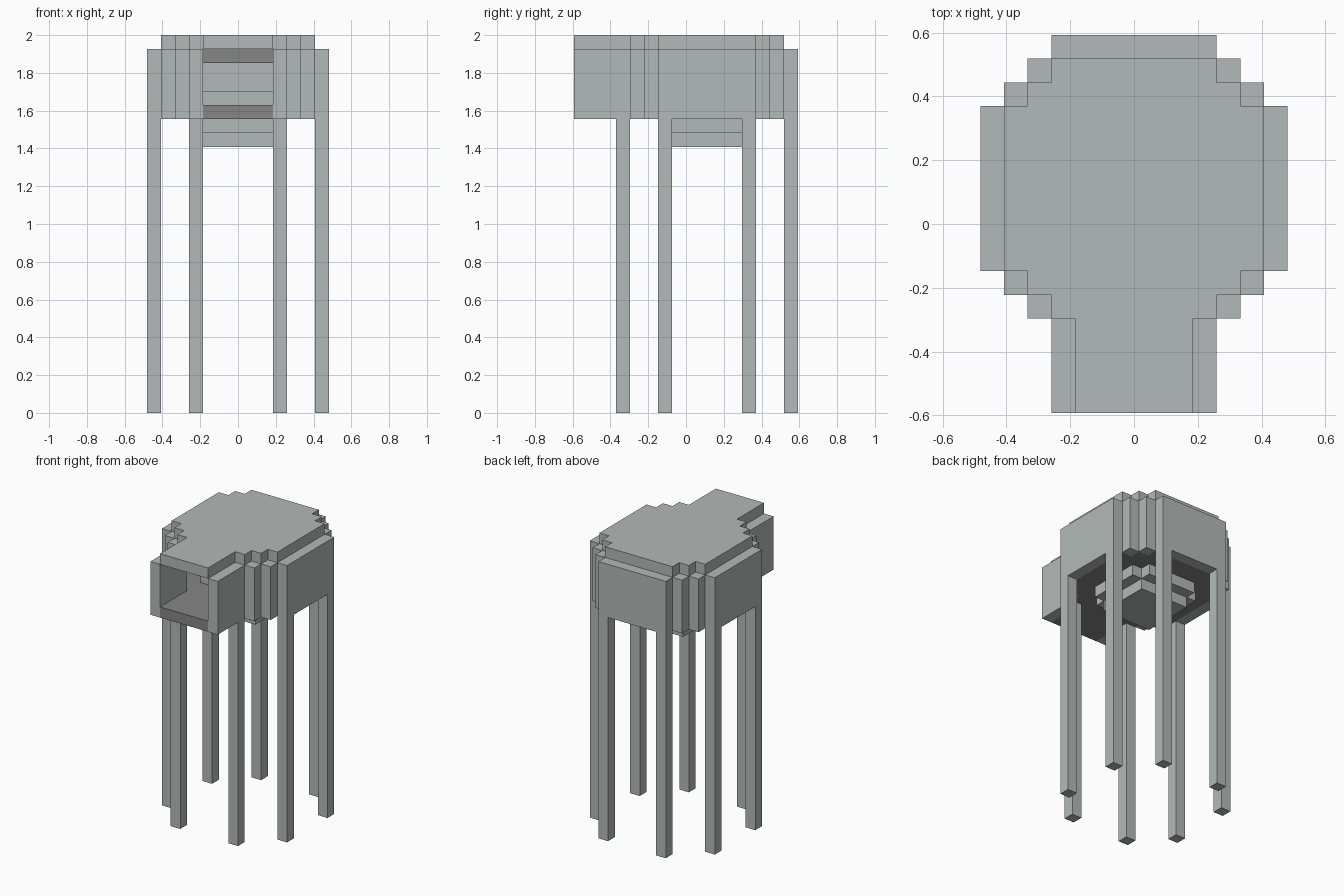
import bpy
import bmesh

cube = bpy.data.objects.get("Cube")
if cube:
    bpy.data.objects.remove(cube, do_unlink=True)

U = 2 / 27  # one block


def material(name, color):
    m = bpy.data.materials.new(name)
    m.use_nodes = True
    m.diffuse_color = color
    m.node_tree.nodes["Principled BSDF"].inputs["Base Color"].default_value = color
    return m


LIGHT = material("light grey", (0.45, 0.49, 0.48, 1))
DARK = material("dark grey", (0.24, 0.24, 0.24, 1))


def slab(name, rows, z0, z1, mat):
    """Symmetric stepped slab; rows are (half width, y start, y end), front to back."""
    side = []
    for w, y0, y1 in rows:
        side += [(w, y0), (w, y1)]
    outline = side + [(-x, y) for x, y in reversed(side)]
    prism(name, outline, z0, z1, mat)


def prism(name, outline, z0, z1, mat):
    bm = bmesh.new()
    face = bm.faces.new([bm.verts.new((x * U, y * U, z0 * U)) for x, y in outline])
    top = bmesh.ops.extrude_face_region(bm, geom=[face])["geom"]
    verts = [v for v in top if isinstance(v, bmesh.types.BMVert)]
    bmesh.ops.translate(bm, verts=verts, vec=(0, 0, (z1 - z0) * U))
    bmesh.ops.recalc_face_normals(bm, faces=bm.faces)
    mesh = bpy.data.meshes.new(name)
    bm.to_mesh(mesh)
    bm.free()
    mesh.materials.append(mat)
    bpy.context.collection.objects.link(bpy.data.objects.new(name, mesh))


def box(name, x0, x1, y0, y1, z0, z1, mat):
    prism(name, [(x0, y0), (x1, y0), (x1, y1), (x0, y1)], z0, z1, mat)


# Room plan, stepped around its corners, with an entrance passage in front
room = [(3.5, -4, -3), (4.5, -3, -2), (5.5, -2, 5), (4.5, 5, 6), (3.5, 6, 7)]
plan = [(2.5, -8, -4)] + room

slab("roof", plan, 26, 27, LIGHT)
slab("ceiling", room, 25, 26, DARK)
slab("floor", plan, 21, 22, DARK)

# Walls: one block thick, just outside the plan
box("back_wall", -3.5, 3.5, 7, 8, 21, 26, LIGHT)
for side, s in (("left", 1), ("right", -1)):
    for i, (w, y0, y1) in enumerate(plan[:-1]):
        box(f"{side}_wall_{i + 1}", s * w, s * (w + 1), y0, y1, 21, 26, LIGHT)
    # the last step joins the back wall
    box(f"{side}_wall_back_corner", s * 3.5, s * 4.5, 6, 7, 21, 26, LIGHT)
    # Legs
    for i, (x, y) in enumerate([(2.5, -5), (5.5, -2), (5.5, 4), (2.5, 7)]):
        box(f"{side}_leg_{i + 1}", s * x, s * (x + 1), y, y + 1, 0, 21, LIGHT)

# Round stepped core passing through the floor
core = [(2.5, -2, -1), (3.5, -1, 4), (2.5, 4, 5)]
slab("core_top", core, 22, 23, LIGHT)
slab("core_under", core, 20, 21, LIGHT)
slab("core_base", [(2.5, -1, 4)], 19, 20, LIGHT)
